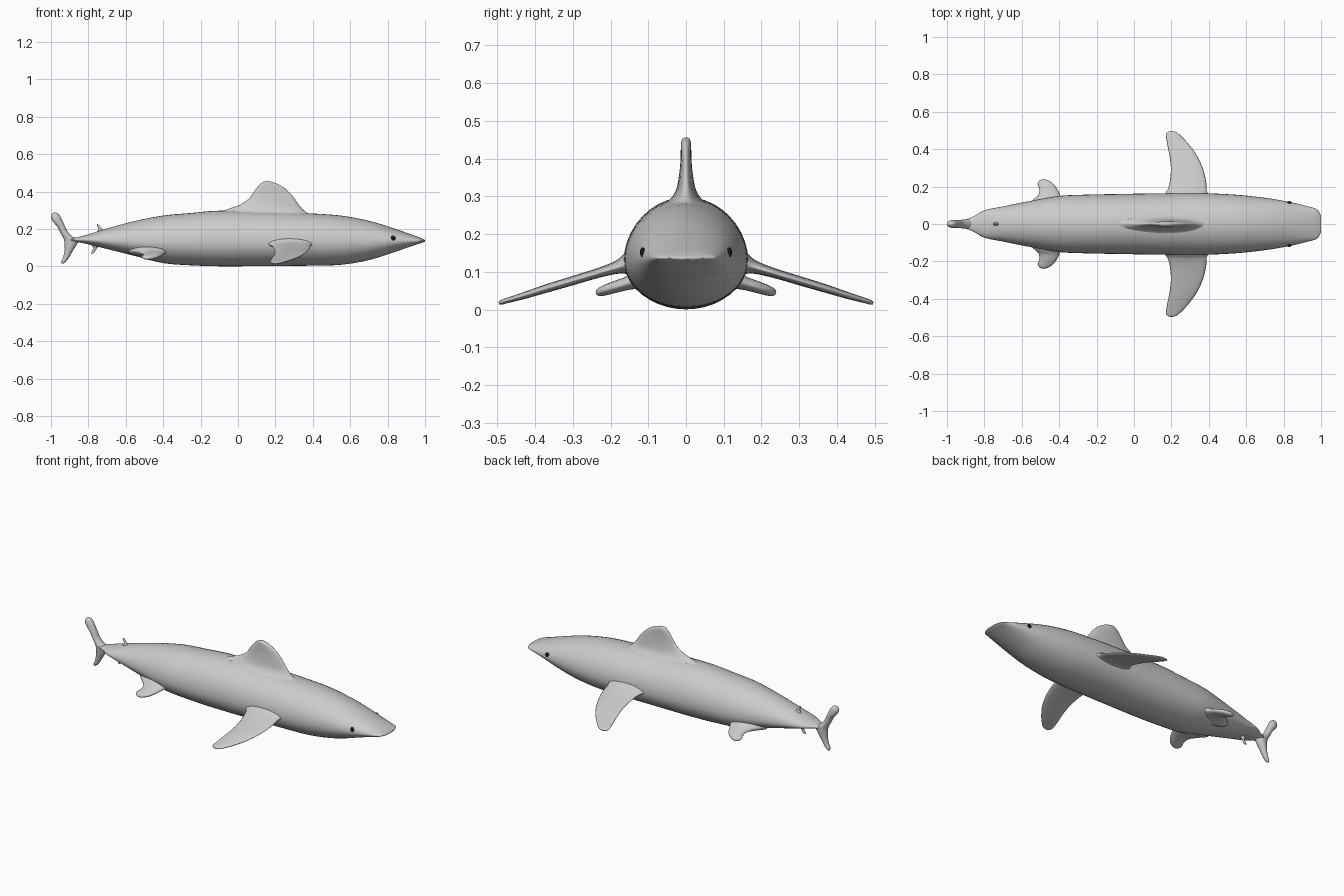
import bpy, bmesh
from math import cos, sin, pi
from mathutils import Vector


def spline(keys, steps=5):
    """Smoothly interpolate rows of section values (Catmull-Rom)."""
    out = []
    for i in range(len(keys) - 1):
        p1, p2 = keys[i], keys[i + 1]
        p0 = keys[i - 1] if i else p1
        p3 = keys[min(i + 2, len(keys) - 1)]
        for s in range(steps):
            t = s / steps
            out.append([0.5 * (2 * b + (c - a) * t + (2 * a - 5 * b + 4 * c - d) * t * t
                               + (3 * b - a - 3 * c + d) * t ** 3)
                        for a, b, c, d in zip(p0, p1, p2, p3)])
    return out + [list(keys[-1])]


def loft(name, rings):
    bm = bmesh.new()
    vr = [[bm.verts.new(p) for p in r] for r in rings]
    n = len(vr[0])
    for a, b in zip(vr, vr[1:]):
        for i in range(n):
            j = (i + 1) % n
            bm.faces.new((a[i], a[j], b[j], b[i]))
    bm.faces.new(vr[0])
    bm.faces.new(vr[-1])
    bmesh.ops.recalc_face_normals(bm, faces=bm.faces)
    me = bpy.data.meshes.new(name)
    bm.to_mesh(me)
    bm.free()
    for p in me.polygons:
        p.use_smooth = True
    ob = bpy.data.objects.new(name, me)
    bpy.context.collection.objects.link(ob)
    return ob


def fin(name, keys, thick_dir, n=20):
    """keys: y, z, leading x, trailing x, half thickness."""
    t = Vector(thick_dir).normalized()
    rings = []
    for y, z, lead, trail, h in spline(keys):
        c, r = Vector(((lead + trail) / 2, y, z)), (lead - trail) / 2
        rings.append([c + Vector((r * cos(2 * pi * i / n), 0, 0))
                      + t * h * sin(2 * pi * i / n) for i in range(n)])
    return loft(name, rings)


def upright(name, keys):
    return fin(name, [(0, *k) for k in keys], (0, 1, 0))


def mirror_y(ob):
    ob.modifiers.new("mirror", 'MIRROR').use_axis = (False, True, False)


# Body: x, half width, top z, bottom z, z of widest point
body_keys = [
    (1.0, 0.04, 0.141, 0.133, 0.137), (0.988, 0.068, 0.147, 0.128, 0.137),
    (0.96, 0.086, 0.159, 0.119, 0.137), (0.83, 0.118, 0.205, 0.075, 0.135),
    (0.7, 0.14, 0.244, 0.034, 0.132), (0.55, 0.156, 0.272, 0.009, 0.13),
    (0.38, 0.164, 0.284, 0.004, 0.13), (0.15, 0.164, 0.294, 0.002, 0.13),
    (-0.1, 0.16, 0.298, 0.001, 0.13), (-0.25, 0.157, 0.286, 0.006, 0.13),
    (-0.4, 0.15, 0.272, 0.018, 0.13), (-0.55, 0.124, 0.243, 0.056, 0.132),
    (-0.7, 0.094, 0.203, 0.093, 0.138), (-0.8, 0.073, 0.172, 0.118, 0.142),
    (-0.86, 0.04, 0.156, 0.13, 0.143), (-0.92, 0.018, 0.148, 0.136, 0.143)]
N = 40
rings = []
for x, w, top, bot, mid in spline(body_keys):
    ring = []
    for i in range(N):
        a = 2 * pi * i / N
        s = sin(a)
        ring.append((x, w * cos(a), mid + s * ((top - mid) if s > 0 else (mid - bot))))
    rings.append(ring)
loft("body", rings)

# Dorsal fin and tail: z, leading x, trailing x, half thickness
upright("dorsal_fin", [
    (0.20, 0.42, -0.2, 0.12), (0.265, 0.40, -0.17, 0.075), (0.29, 0.365, -0.10, 0.045),
    (0.31, 0.342, -0.045, 0.03), (0.33, 0.325, 0.01, 0.023), (0.36, 0.304, 0.056, 0.018),
    (0.39, 0.28, 0.078, 0.015), (0.42, 0.247, 0.1, 0.014), (0.442, 0.21, 0.12, 0.013),
    (0.452, 0.18, 0.135, 0.01), (0.456, 0.16, 0.148, 0.005)])
upright("tail_fin", [
    (0.288, -0.972, -0.986, 0.006), (0.28, -0.959, -0.996, 0.014), (0.262, -0.947, -1.0, 0.02),
    (0.24, -0.937, -0.99, 0.022), (0.215, -0.925, -0.968, 0.022), (0.185, -0.91, -0.952, 0.022),
    (0.16, -0.886, -0.938, 0.024), (0.14, -0.855, -0.93, 0.026), (0.115, -0.863, -0.927, 0.024),
    (0.085, -0.882, -0.927, 0.02), (0.05, -0.902, -0.935, 0.015), (0.026, -0.92, -0.945, 0.012),
    (0.015, -0.934, -0.943, 0.005)])

# Small rear fins
upright("second_dorsal_fin", [
    (0.17, -0.70, -0.765, 0.02), (0.195, -0.722, -0.749, 0.008),
    (0.21, -0.733, -0.75, 0.006), (0.222, -0.744, -0.755, 0.005), (0.226, -0.749, -0.754, 0.002)])
upright("anal_fin", [
    (0.125, -0.73, -0.79, 0.02), (0.10, -0.752, -0.775, 0.008),
    (0.085, -0.761, -0.779, 0.006), (0.072, -0.77, -0.787, 0.005), (0.068, -0.776, -0.784, 0.002)])

# Paired fins
mirror_y(fin("pectoral_fin", [
    (0.12, 0.125, 0.42, 0.12, 0.045), (0.155, 0.12, 0.40, 0.155, 0.03),
    (0.18, 0.113, 0.389, 0.178, 0.018), (0.23, 0.098, 0.385, 0.192, 0.013),
    (0.30, 0.077, 0.367, 0.197, 0.012), (0.37, 0.056, 0.334, 0.189, 0.011),
    (0.43, 0.037, 0.29, 0.177, 0.009), (0.475, 0.024, 0.247, 0.171, 0.007),
    (0.49, 0.019, 0.228, 0.178, 0.006), (0.496, 0.017, 0.21, 0.19, 0.003)], (0, 0.3, 1)))
mirror_y(fin("pelvic_fin", [
    (0.08, 0.085, -0.36, -0.59, 0.035), (0.125, 0.08, -0.38, -0.545, 0.026),
    (0.155, 0.07, -0.395, -0.512, 0.018), (0.185, 0.061, -0.41, -0.506, 0.016),
    (0.213, 0.052, -0.43, -0.515, 0.014), (0.23, 0.046, -0.453, -0.508, 0.011),
    (0.238, 0.043, -0.474, -0.494, 0.004)], (0, 0.35, 1)))

# Eyes
black = bpy.data.materials.new("black")
black.diffuse_color = (0.01, 0.01, 0.01, 1)
for side, label in ((1, "left"), (-1, "right")):
    bpy.ops.mesh.primitive_uv_sphere_add(segments=16, ring_count=10, radius=1,
                                         location=(0.83, side * 0.115, 0.152))
    eye = bpy.context.object
    eye.name = label + "_eye"
    eye.scale = (0.012, 0.007, 0.013)
    bpy.ops.object.shade_smooth()
    eye.data.materials.append(black)
